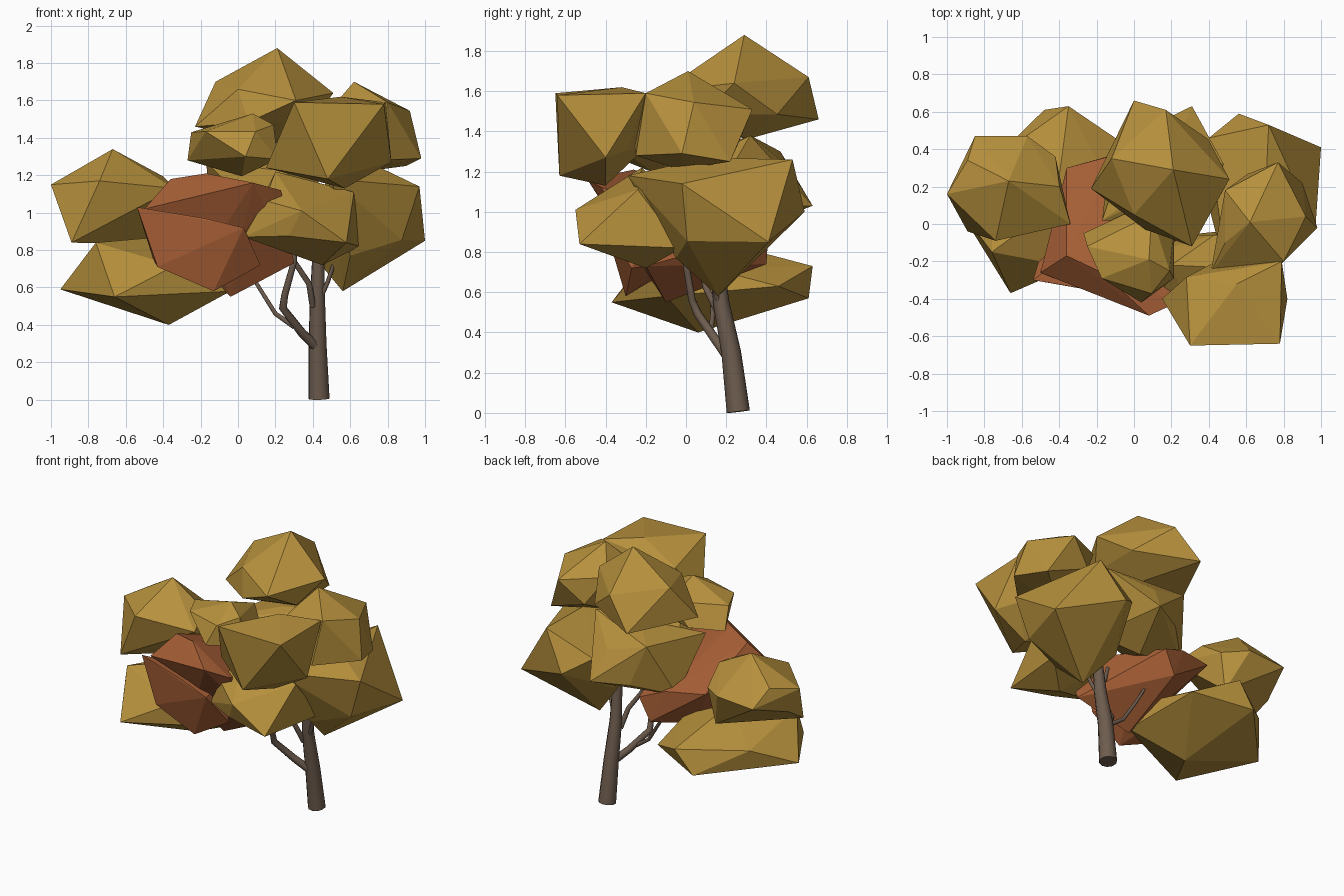
import bpy
import bmesh
import math
from mathutils import Vector

if "Cube" in bpy.data.objects:
    bpy.data.objects.remove(bpy.data.objects["Cube"], do_unlink=True)


def make_material(name, color):
    mat = bpy.data.materials.new(name)
    mat.use_nodes = True
    rgba = (*color, 1)
    mat.diffuse_color = rgba
    bsdf = mat.node_tree.nodes["Principled BSDF"]
    bsdf.inputs["Base Color"].default_value = rgba
    bsdf.inputs["Roughness"].default_value = 0.9
    return mat


golden_leaf = make_material("golden leaf", (.47, .28, .046))
rust_leaf = make_material("rust leaf", (.38, .112, .036))
bark = make_material("brown bark", (.155, .108, .077))


def scaled(vector, radii):
    return Vector([c * r for c, r in zip(vector, radii)])


def leaf_clump(name, mat, center, radii, corners):
    """Faceted clump: an icosahedron whose nearest vertices are pulled to key corners."""
    center = Vector(center)
    inverse = [1 / r for r in radii]
    ball = bmesh.new()
    bmesh.ops.create_icosphere(ball, subdivisions=1, radius=1)
    free = [v.co.copy() for v in ball.verts]
    ball.free()
    points = [Vector(c) for c in corners]
    for point in points:
        direction = scaled(point - center, inverse).normalized()
        free.remove(max(free, key=lambda co: co.dot(direction)))
    points += [center + scaled(co, radii) * .92 for co in free]

    # Clean convex shell around the points
    bm = bmesh.new()
    hull = bmesh.ops.convex_hull(bm, input=[bm.verts.new(p) for p in points])
    inside = {g for g in hull["geom_interior"] + hull["geom_unused"]
              if isinstance(g, bmesh.types.BMVert)}
    bmesh.ops.delete(bm, geom=list(inside), context='VERTS')
    bmesh.ops.recalc_face_normals(bm, faces=bm.faces)
    mesh = bpy.data.meshes.new(name)
    bm.to_mesh(mesh)
    bm.free()
    mesh.materials.append(mat)
    bpy.context.collection.objects.link(bpy.data.objects.new(name, mesh))


def limb(name, path, thick, thin):
    """Tapered round limb along a path."""
    curve = bpy.data.curves.new(name, 'CURVE')
    curve.dimensions = '3D'
    curve.bevel_depth = 1
    curve.bevel_resolution = 3
    curve.use_fill_caps = True
    spline = curve.splines.new('POLY')
    spline.points.add(len(path) - 1)
    for i, (point, co) in enumerate(zip(spline.points, path)):
        point.co = (*co, 1)
        point.radius = thick + (thin - thick) * i / (len(path) - 1)
    curve.materials.append(bark)
    obj = bpy.data.objects.new(name, curve)
    bpy.context.collection.objects.link(obj)
    bpy.ops.object.select_all(action='DESELECT')
    obj.select_set(True)
    bpy.context.view_layer.objects.active = obj
    bpy.ops.object.convert(target='MESH')
    bpy.ops.object.shade_smooth_by_angle(angle=math.radians(50))


# Trunk and branches
limb("trunk", [(.433, .26, .006), (.425, .225, .3), (.425, .175, .55), (.43, .15, .8)], .058, .032)
limb("lower_branch", [(.41, .2, .29), (.34, .15, .36), (.24, .06, .49), (.25, .03, .56),
                      (.3, 0, .74), (.3, 0, .85)], .026, .014)
limb("side_branch", [(.3, .12, .39), (.2, .13, .46), (.1, .14, .62), (.06, .18, .72)], .014, .009)
limb("upright_branch", [(.4, .16, .5), (.38, .1, .62), (.3, .07, .74), (.26, .05, .85)], .018, .012)
limb("outer_twig", [(.43, .17, .52), (.48, .14, .63), (.52, .12, .75)], .014, .01)

# Crown
leaf_clump("top_clump", golden_leaf, (.15, .27, 1.6), (.37, .38, .28), [
    (.21, .29, 1.88), (0, .66, 1.46), (.17, .61, 1.67), (-.12, .35, 1.7), (.51, .24, 1.64),
    (.31, -.12, 1.6), (-.23, .19, 1.46), (0, .05, 1.66), (.25, .3, 1.36)])
leaf_clump("front_clump", golden_leaf, (.5, -.4, 1.4), (.33, .24, .22), [
    (.3, -.65, 1.59), (.78, -.64, 1.58), (.48, -.63, 1.18), (.79, -.2, 1.59),
    (.55, -.32, 1.62), (.15, -.4, 1.24), (.82, -.4, 1.27), (.57, -.4, 1.13)])
leaf_clump("left_clump", golden_leaf, (.68, .04, 1.45), (.29, .29, .23), [
    (.62, .01, 1.7), (.98, -.02, 1.29), (.77, .33, 1.51), (.41, -.26, 1.4),
    (.8, -.2, 1.59), (.9, .22, 1.25), (.75, -.25, 1.28), (.6, -.03, 1.21)])
leaf_clump("small_front_clump", golden_leaf, (.02, -.16, 1.36), (.29, .27, .18), [
    (.08, -.19, 1.53), (-.25, -.12, 1.43), (-.27, -.05, 1.28), (.04, -.42, 1.3),
    (.19, -.25, 1.47)])
leaf_clump("low_front_clump", golden_leaf, (.35, -.27, .97), (.31, .27, .23), [
    (.2, -.22, 1.22), (.34, -.55, 1.01), (.62, -.24, 1.11), (.58, -.53, .84),
    (.65, -.02, .82), (.03, -.35, .87), (.45, -.2, .72)])
leaf_clump("low_left_clump", golden_leaf, (.65, .18, .97), (.34, .36, .28), [
    (1, .41, .85), (.97, -.02, 1.14), (.56, .59, 1), (.56, .16, .58), (.72, .53, 1.26),
    (.5, -.29, 1.18), (.6, -.05, .77), (.36, .25, .82), (.7, .1, 1.27), (.4, .46, 1.1)])
leaf_clump("back_clump", golden_leaf, (.17, .26, 1.12), (.34, .32, .25), [
    (.31, .63, 1.03), (.48, .32, 1.38), (-.02, .47, 1.3), (-.14, .3, .93), (-.17, .02, 1.27)])
leaf_clump("right_clump", golden_leaf, (-.67, .2, 1.09), (.33, .29, .25), [
    (-.67, .23, 1.34), (-1, .16, 1.15), (-.85, .47, 1.08), (-.57, .47, 1.1),
    (-.34, 0, 1.13), (-.74, -.09, 1.17), (-.89, -.04, .84), (-.42, .36, 1.08),
    (-.47, .34, .83)])
leaf_clump("low_right_clump", golden_leaf, (-.45, .13, .63), (.44, .46, .21), [
    (-.37, .06, .4), (-.95, .1, .59), (-.66, -.37, .55), (-.76, -.15, .84),
    (-.48, .61, .57), (-.35, .63, .73), (-.1, .46, .63), (-.04, -.1, .58), (-.42, .1, .87)])

# Rust clumps inside the crown
leaf_clump("rust_front_clump", rust_leaf, (-.23, -.17, .83), (.27, .19, .2), [
    (-.54, -.3, 1.03), (-.43, -.3, .71), (-.13, -.3, .58), (.12, -.27, .72),
    (.03, -.4, .92), (-.18, -.36, .97), (-.51, -.2, .93)])
leaf_clump("rust_inner_clump", rust_leaf, (-.08, 0, .9), (.28, .32, .25), [
    (-.36, -.17, 1.18), (-.17, -.26, 1.21), (.08, -.49, 1.16), (.23, -.42, 1.12),
    (-.5, -.26, 1.02), (-.36, .3, .99), (-.1, .37, .97), (-.04, -.1, .55),
    (.3, -.2, .73), (0, .4, .74), (.08, .41, .9)])
